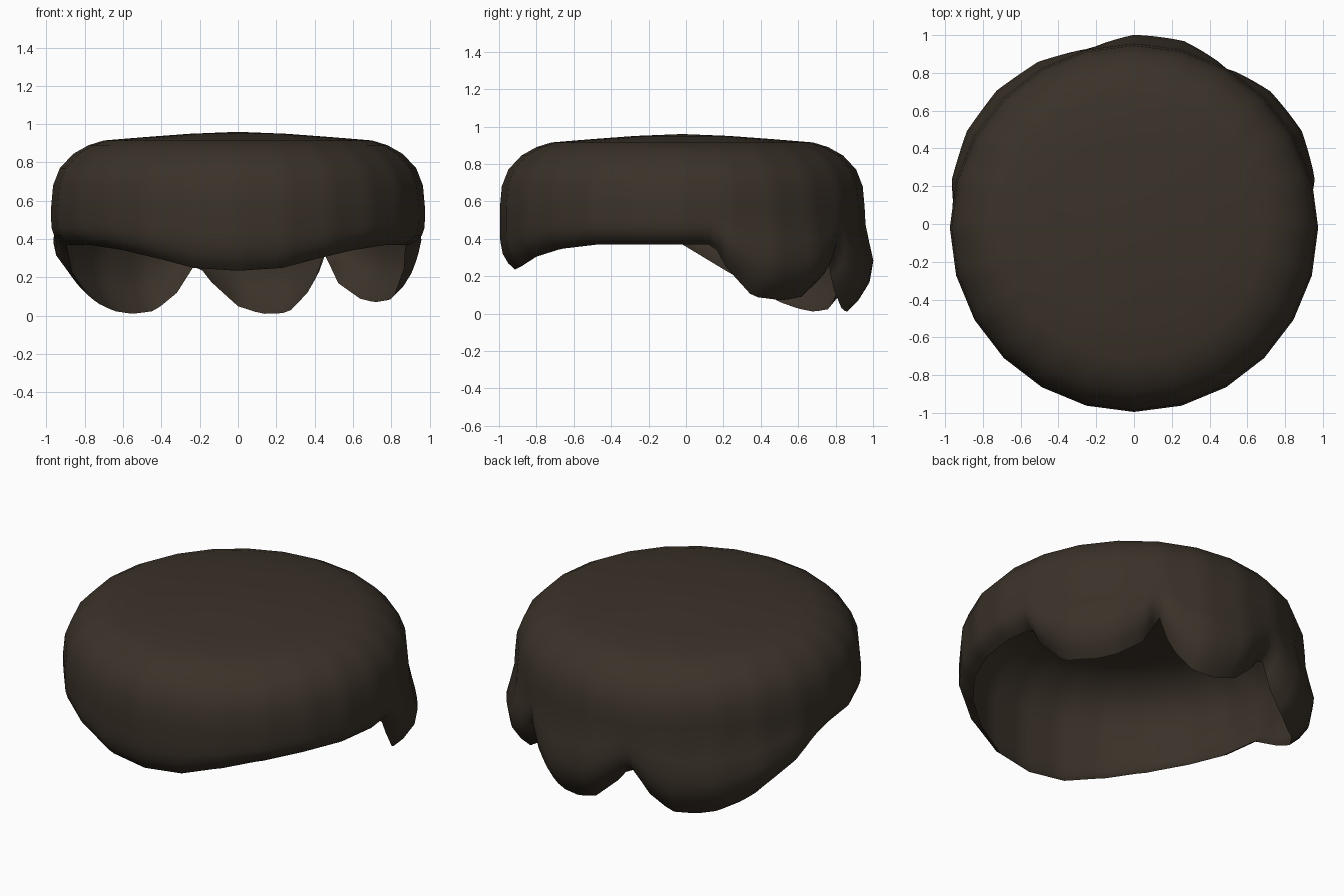
import bpy, bmesh, math

if "Cube" in bpy.data.objects:
    bpy.data.objects.remove(bpy.data.objects["Cube"])

# lower edge: (degrees from front towards the right, height)
EDGE = [(0, .235), (15, .25), (28, .30), (43, .345), (60, .37), (101, .37),
        (105, .25), (115, .09), (127, .07), (135, .09), (144, .17), (150, .33),
        (154, .15), (163, .015), (172, .01), (180, .05), (190, .19), (194, .28),
        (201, .12), (209, .025), (218, .01), (226, .025), (235, .065),
        (242, .12), (255, .23), (270, .37), (300, .37), (317, .345),
        (332, .30), (345, .25), (360, .235)]
# locks of hair at the back: (start, end) in degrees
LOCKS = [(102, 150), (150, 194), (194, 262)]
# crown profile (radius, height) and lower wall (fraction down, radius, bulge)
CROWN = [(.25, .95), (.48, .933), (.70, .915), (.78, .89), (.86, .845),
         (.93, .77), (.965, .68), (.975, .57)]
WALL = [(.18, .975, .1), (.36, .975, .5), (.55, .973, 1), (.75, .96, .9),
        (.9, .93, .5), (1, .895, .1)]
STEP = 3
WALL_TOP = .57


def edge_height(a):
    for (a0, z0), (a1, z1) in zip(EDGE, EDGE[1:]):
        if a0 <= a <= a1:
            return z0 + (z1 - z0) * (a - a0) / (a1 - a0)


def bulge(a):
    for s, e in LOCKS:
        if s <= a <= e:
            return .055 * math.sin(math.pi * (a - s) / (e - s)) ** .7
    return 0


def place(bm, a, r, z):
    # the plan is a 24-sided polygon
    r *= math.cos(math.radians(7.5)) / math.cos(math.radians(a % 15 - 7.5))
    t = math.radians(a)
    return bm.verts.new((r * math.sin(t), -r * math.cos(t) - .02, z))


bm = bmesh.new()
columns = []
for a in range(0, 360, STEP):
    low = edge_height(a)
    col = [place(bm, a, r, z) for r, z in CROWN]
    for f, r, b in WALL:
        col.append(place(bm, a, r + b * bulge(a), WALL_TOP + (low - WALL_TOP) * f))
    columns.append(col)
top = bm.verts.new((0, -.02, .96))
for c, d in zip(columns, columns[1:] + columns[:1]):
    bm.faces.new((top, c[0], d[0]))
    for i in range(len(c) - 1):
        bm.faces.new((c[i], c[i + 1], d[i + 1], d[i]))
bmesh.ops.recalc_face_normals(bm, faces=bm.faces)
if sum(f.normal.z for f in bm.faces if top in f.verts) < 0:
    bmesh.ops.reverse_faces(bm, faces=bm.faces)
for f in bm.faces:
    f.smooth = True

# hair cap
mesh = bpy.data.meshes.new("hair_cap")
bm.to_mesh(mesh)
bm.free()
mat = bpy.data.materials.new("dark brown")
mat.diffuse_color = (.043, .032, .022, 1)
mat.use_nodes = True
mat.node_tree.nodes["Principled BSDF"].inputs["Base Color"].default_value = mat.diffuse_color
mesh.materials.append(mat)
cap = bpy.data.objects.new("hair_cap", mesh)
bpy.context.collection.objects.link(cap)
